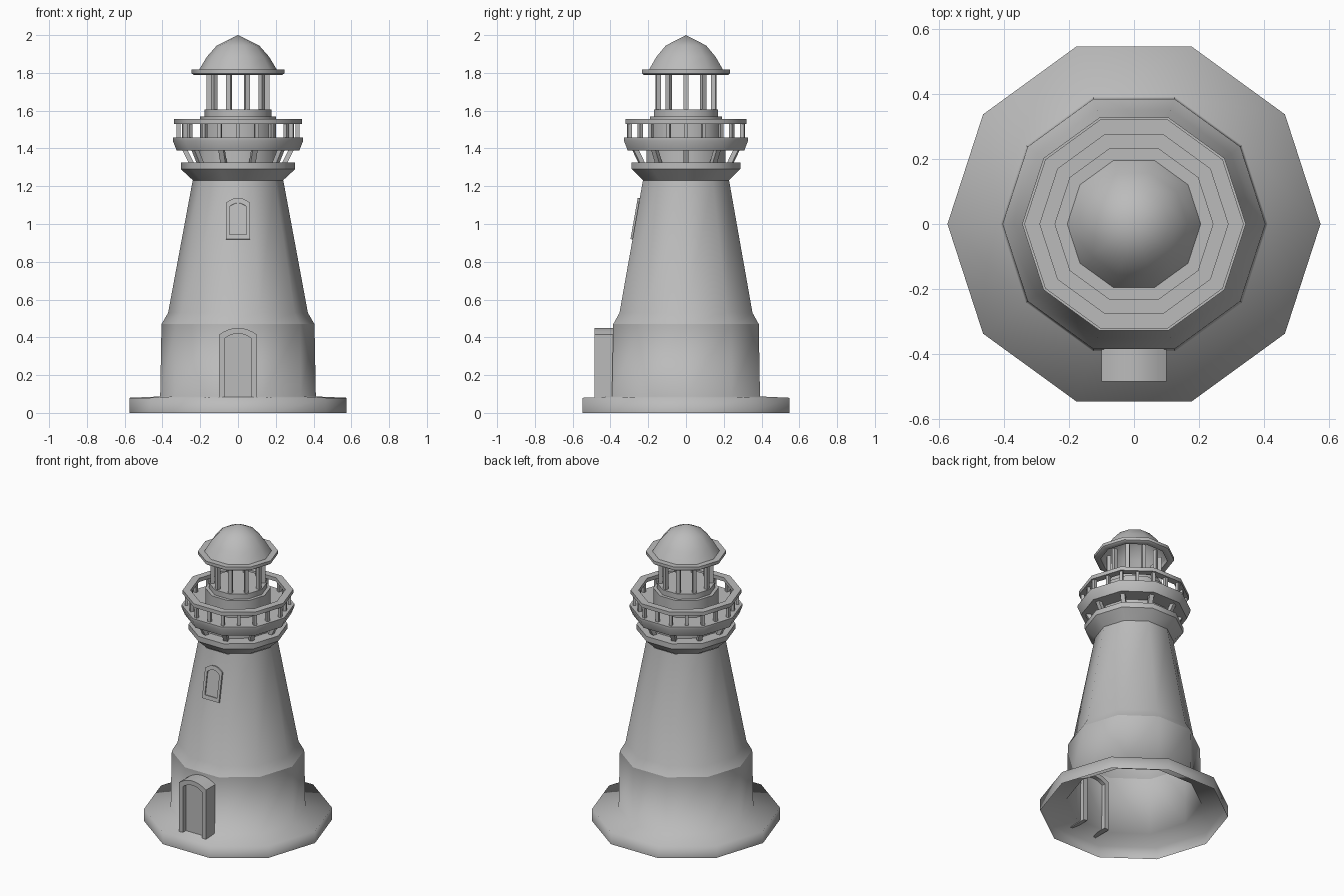
import bpy, bmesh, math
from mathutils import Vector, Matrix

SIDES = 10
if "Cube" in bpy.data.objects:
    bpy.data.objects.remove(bpy.data.objects["Cube"], do_unlink=True)

stone = bpy.data.materials.new("grey_stone")
stone.use_nodes = True
stone.diffuse_color = (0.5, 0.5, 0.5, 1)
stone.node_tree.nodes["Principled BSDF"].inputs["Base Color"].default_value = (0.5, 0.5, 0.5, 1)


def finish(name, bm, angle=40):
    bmesh.ops.remove_doubles(bm, verts=bm.verts, dist=0.0005)
    bmesh.ops.recalc_face_normals(bm, faces=bm.faces)
    mesh = bpy.data.meshes.new(name)
    bm.to_mesh(mesh)
    bm.free()
    mesh.materials.append(stone)
    obj = bpy.data.objects.new(name, mesh)
    bpy.context.collection.objects.link(obj)
    bpy.ops.object.select_all(action='DESELECT')
    obj.select_set(True)
    bpy.context.view_layer.objects.active = obj
    if angle:
        bpy.ops.object.shade_smooth_by_angle(angle=math.radians(angle))
    return obj


def polar(r, a, z):
    return Vector((r * math.cos(a), r * math.sin(a), z))


def lathe(name, profile, closed=False, angle=40):
    """Turn a (radius, height) profile into a ten-sided shell."""
    bm = bmesh.new()
    rings = [[bm.verts.new(polar(r, math.tau * k / SIDES, z)) for k in range(SIDES)]
             for r, z in profile]
    pairs = list(zip(rings, rings[1:]))
    if closed:
        pairs.append((rings[-1], rings[0]))
    for a, b in pairs:
        for k in range(SIDES):
            n = (k + 1) % SIDES
            bm.faces.new((a[k], a[n], b[n], b[k]))
    return finish(name, bm, angle)


def posts(name, count, low, high, size):
    """Ring of square bars from low to high, each a (radius, height)."""
    bm = bmesh.new()
    for k in range(count):
        a = math.tau * k / count
        # on a flat side the ring is nearer to the axis
        fit = math.cos(math.pi / SIDES) if count > SIDES and k % 2 else 1
        rings = []
        for r, z in (low, high):
            turn = Matrix.Rotation(a, 3, 'Z')
            rings.append([bm.verts.new(polar(r * fit, a, z) + turn @ Vector((u, v, 0)) * size / 2)
                          for u, v in ((-1, -1), (1, -1), (1, 1), (-1, 1))])
        for i in range(4):
            j = (i + 1) % 4
            bm.faces.new((rings[0][i], rings[0][j], rings[1][j], rings[1][i]))
        bm.faces.new(rings[0])
        bm.faces.new(rings[1])
    return finish(name, bm, 0)


def arch(half, bottom, spring, top, steps=8):
    """Outline of an arched opening in (x, z), starting bottom right."""
    rise = top - spring
    curve = [(half * math.cos(t), spring + rise * math.sin(t))
             for t in (math.pi * i / steps for i in range(steps + 1))]
    # a shallow segment, flatter than a half ellipse
    curve = [(half * (1 - 2 * i / steps), spring + rise * (1 - (1 - 2 * i / steps) ** 2))
             for i in range(steps + 1)]
    return [(half, bottom)] + curve + [(-half, bottom)]


def arched_frame(name, outer, inner, depth, closed):
    """Frame between two arches; front at y = 0, running back by depth."""
    bm = bmesh.new()
    loops = [[bm.verts.new((x, y, z)) for x, z in line]
             for line, y in ((outer, 0), (inner, 0), (inner, depth), (outer, depth))]
    n = len(outer)
    for a, b in zip(loops, loops[1:] + loops[:1]):
        for i in range(n if closed else n - 1):
            j = (i + 1) % n
            bm.faces.new((a[i], a[j], b[j], b[i]))
    if not closed:
        for end in (0, -1):
            bm.faces.new([loop[end] for loop in loops])
    return finish(name, bm)


def arched_panel(name, line, y):
    bm = bmesh.new()
    bm.faces.new([bm.verts.new((x, y, z)) for x, z in line])
    obj = finish(name, bm, 0)
    if obj.data.polygons[0].normal.y > 0:
        obj.data.flip_normals()
    return obj


# Base and tower, hollow and open underneath
lathe("base", [(0.575, 0), (0.575, 0.08), (0.412, 0.087), (0.405, 0.47)], angle=180)
lathe("tower", [(0.405, 0.47), (0.37, 0.53), (0.24, 1.23)])

# Flared collar, neck and gallery
lathe("collar", [(0.237, 1.23), (0.302, 1.29), (0.302, 1.325), (0, 1.325)])
lathe("neck", [(0.22, 1.325), (0.22, 1.395)])
posts("gallery_brackets", SIDES, (0.245, 1.32), (0.285, 1.4), 0.028)
lathe("gallery", [(0, 1.39), (0.325, 1.39), (0.345, 1.44), (0.345, 1.457), (0, 1.457)])
posts("rail_posts", SIDES * 2, (0.315, 1.455), (0.315, 1.535), 0.02)
lathe("rail", [(0.338, 1.53), (0.338, 1.555), (0.29, 1.555), (0.29, 1.53)], closed=True)

# Lantern room and roof
lathe("lantern_drum", [(0.2, 1.455), (0.2, 1.57), (0.178, 1.57), (0.178, 1.605), (0, 1.605)])
posts("lantern_pillars", SIDES, (0.155, 1.6), (0.155, 1.81), 0.024)
lathe("roof_rim", [(0.235, 1.79), (0.245, 1.797), (0.245, 1.817), (0.205, 1.817), (0.205, 1.79)],
      closed=True)
lathe("roof_dome", [(0.207, 1.815), (0.165, 1.885), (0.112, 1.945), (0, 2.0)])

# Door with its deep porch
door_y = -0.485
door_inner = arch(0.07, 0.085, 0.395, 0.42)
arched_frame("door_frame", arch(0.1, 0.08, 0.415, 0.45), door_inner, 0.125, False).location.y = door_y
arched_panel("door", door_inner, door_y + 0.03)

# Window, leaning with the wall
window_inner = arch(0.045, 0.025, 0.175, 0.195)
window_parts = [
    arched_frame("window_frame", arch(0.063, 0, 0.195, 0.222), window_inner, 0.05, True),
    arched_panel("window_pane", window_inner, 0.008),
]
for part in window_parts:
    part.location = (0, -0.294, 0.92)
    part.rotation_euler.x = -math.atan(0.13 * math.cos(math.pi / SIDES) / 0.7)
